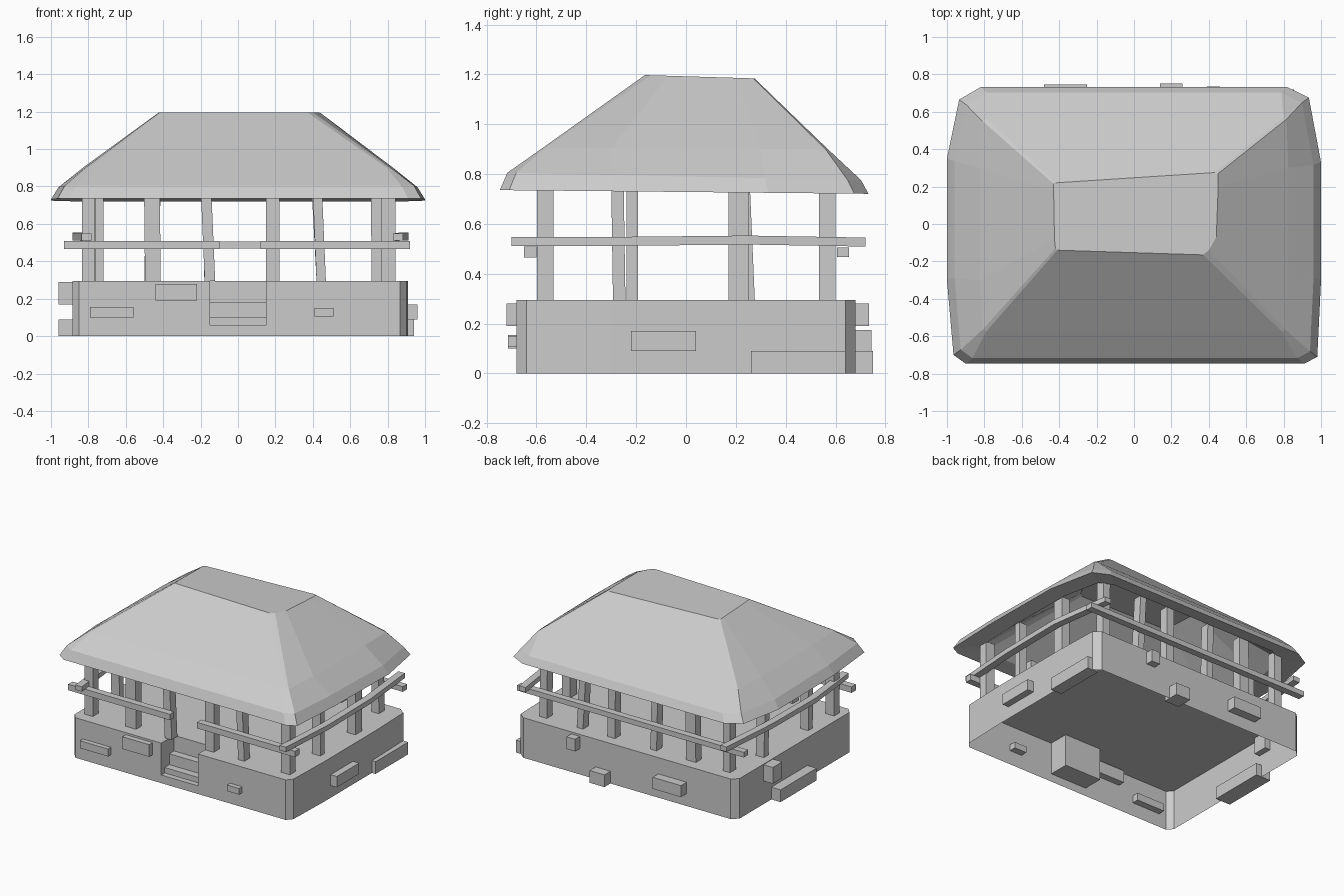
import bpy
import bmesh
from mathutils import Vector

cube = bpy.data.objects.get("Cube")
if cube:
    bpy.data.objects.remove(cube, do_unlink=True)

GREY = 0.6
mat = bpy.data.materials.new("plain grey")
mat.use_nodes = True
mat.diffuse_color = (GREY, GREY, GREY, 1)
mat.node_tree.nodes["Principled BSDF"].inputs["Base Color"].default_value = (GREY, GREY, GREY, 1)


def finish(name, bm):
    bmesh.ops.recalc_face_normals(bm, faces=bm.faces)
    mesh = bpy.data.meshes.new(name)
    bm.to_mesh(mesh)
    bm.free()
    mesh.materials.append(mat)
    bpy.context.collection.objects.link(bpy.data.objects.new(name, mesh))


def loft(name, rings):
    """Skin a list of equally long point rings and cap both ends."""
    bm = bmesh.new()
    vs = [[bm.verts.new(p) for p in ring] for ring in rings]
    n = len(vs[0])
    for a, b in zip(vs, vs[1:]):
        for i in range(n):
            j = (i + 1) % n
            bm.faces.new((a[i], a[j], b[j], b[i]))
    bm.faces.new(vs[0][::-1])
    bm.faces.new(vs[-1])
    finish(name, bm)


def beam(name, points, u, v):
    """Sweep a rectangle with half-side vectors u and v along points."""
    u, v = Vector(u), Vector(v)
    loft(name, [[Vector(p) + s * u + t * v
                 for s, t in ((-1, -1), (1, -1), (1, 1), (-1, 1))] for p in points])


def block(name, x, y, z):
    xm, ym = sum(x) / 2, sum(y) / 2
    beam(name, [(xm, ym, z[0]), (xm, ym, z[1])],
         ((x[1] - x[0]) / 2, 0, 0), (0, (y[1] - y[0]) / 2, 0))


# Base: open-bottomed shell with chamfered corners and a stair notch
DECK, LIP, FRONT, BACK, STAIR = 0.295, 0.06, -0.68, -0.53, 0.15
outline = [(-STAIR, BACK), (-STAIR, FRONT), (-0.85, FRONT), (-0.885, -0.64),
           (-0.885, 0.64), (-0.84, 0.68), (0.85, 0.68), (0.90, 0.64), (0.91, 0.3),
           (0.91, -0.3), (0.90, -0.64), (0.865, FRONT), (STAIR, FRONT), (STAIR, BACK)]
steps = [(FRONT, 0), (FRONT, LIP), (-0.64, LIP), (-0.64, 0.10), (-0.585, 0.10),
         (-0.585, 0.18), (BACK, 0.18), (BACK, DECK)]
stair_underside = [(FRONT, LIP), (BACK, LIP), (BACK, 0.18)]
bm = bmesh.new()
bm.faces.new([bm.verts.new((x, y, DECK)) for x, y in outline])
for (ax, ay), (bx, by) in zip(outline, outline[1:]):
    low = LIP if BACK in (ay, by) else 0
    bm.faces.new([bm.verts.new(p) for p in
                  ((ax, ay, low), (bx, by, low), (bx, by, DECK), (ax, ay, DECK))])
for strip in (steps, stair_underside):
    for (ay, az), (by, bz) in zip(strip, strip[1:]):
        bm.faces.new([bm.verts.new(p) for p in
                      ((-STAIR, ay, az), (STAIR, ay, az), (STAIR, by, bz), (-STAIR, by, bz))])
bmesh.ops.remove_doubles(bm, verts=bm.verts, dist=0.001)
finish("base", bm)

# Stones set into the base walls
IN = 0.05
for i, (x, z, out) in enumerate([((-0.79, -0.56), (0.10, 0.155), 0.035),
                                 ((-0.44, -0.22), (0.19, 0.28), 0.04),
                                 ((0.41, 0.51), (0.105, 0.15), 0.035)]):
    block(f"front_stone_{i}", x, (FRONT - out, FRONT + IN), z)
for i, (x, z, out) in enumerate([((-0.48, -0.25), (0.09, 0.175), 0.065),
                                 ((0.14, 0.26), (0.0, 0.09), 0.07),
                                 ((0.39, 0.46), (0.19, 0.28), 0.055)]):
    block(f"back_stone_{i}", x, (0.68 - IN, 0.68 + out), z)
block("left_stone_0", (0.86, 0.96), (-0.22, 0.04), (0.09, 0.17))
block("left_stone_1", (0.85, 0.94), (0.26, 0.64), (0, 0.09))
block("right_stone_0", (-0.96, -0.84), (0.25, 0.36), (0.17, 0.29))
block("right_stone_1", (-0.96, -0.84), (-0.15, 0.27), (0, 0.09))


# Posts: bottom x, top x, half width for each row, plus side pairs
def post(name, bottom, top, hx, hy):
    beam(name, [(*bottom, DECK), (*top, 0.76)], (hx, 0, 0), (0, hy, 0))


front_row = [(-0.80, -0.80, 0.035), (-0.455, -0.46, 0.042), (-0.15, -0.17, 0.028),
             (0.185, 0.185, 0.036), (0.445, 0.425, 0.025), (0.805, 0.805, 0.037)]
back_row = [(-0.75, -0.75, 0.03), (-0.46, -0.455, 0.04), (-0.155, -0.165, 0.025),
            (0.19, 0.185, 0.03), (0.445, 0.42, 0.025), (0.745, 0.74, 0.03)]
for label, y, row in (("front", -0.565, front_row), ("back", 0.567, back_row)):
    for i, (xb, xt, h) in enumerate(row):
        post(f"{label}_post_{i}", (xb, y), (xt, y), h, 0.033)
post("left_post_front", (0.805, -0.215), (0.805, -0.215), 0.033, 0.023)
post("left_post_back", (0.805, 0.21), (0.805, 0.21), 0.033, 0.04)
post("right_post_front", (-0.795, -0.268), (-0.795, -0.275), 0.033, 0.025)
post("right_post_back", (-0.795, 0.25), (-0.795, 0.23), 0.033, 0.026)

# Rails: front pair beside the stair, full rail behind, bowed side rails
for name, x0, x1, y, h in (("front_rail_right", -0.93, -0.10, -0.625, 0.022),
                           ("front_rail_left", 0.12, 0.92, -0.625, 0.022),
                           ("back_rail", -0.93, 0.92, 0.63, 0.019)):
    beam(name, [(x0, y, 0.487), (x1, y, 0.487)], (0, 0.025, 0), (0, 0, h))
for name, front_x, mid_x, back_x in (("left_rail", 0.855, 0.885, 0.83),
                                     ("right_rail", -0.81, -0.858, -0.81)):
    beam(name, [(front_x, -0.70, 0.53), (mid_x, -0.25, 0.53), (mid_x, 0.25, 0.535),
                (back_x, 0.72, 0.527)], (0.026, 0, 0), (0, 0, 0.018))

# Roof: hipped, with a bevelled eave, flat top, soffit and hollow underside
eave = [(-0.90, -0.747), (0.91, -0.747), (0.98, -0.71), (1, -0.3), (1, 0.33),
        (0.935, 0.675), (0.82, 0.732), (-0.82, 0.732), (-0.935, 0.665),
        (-1, 0.35), (-1, -0.3), (-0.965, -0.70)]
slope_mid = [(-0.79, -0.575), (0.79, -0.575), (0.81, -0.565), (0.825, -0.3), (0.825, 0.3),
             (0.815, 0.56), (0.80, 0.57), (-0.79, 0.565), (-0.81, 0.55),
             (-0.825, 0.3), (-0.825, -0.3), (-0.81, -0.565)]
crown = [(-0.41, -0.14), (0.37, -0.165), (0.40, -0.14), (0.44, -0.07), (0.45, 0.2),
         (0.45, 0.27), (0.43, 0.275), (-0.42, 0.22), (-0.43, 0.215),
         (-0.43, 0.18), (-0.425, -0.08), (-0.42, -0.13)]


def ring(points, scale, z, slope):
    return [(x * scale, y * scale, z - slope * y) for x, y in points]


loft("roof", [ring(crown, 0.9, 1.12, 0.03), ring(eave, 0.85, 0.745, 0.01),
              ring(eave, 1, 0.728, 0.01), ring(eave, 0.96, 0.79, 0.02),
              ring(slope_mid, 1, 0.902, 0.005), ring(crown, 1, 1.192, 0.03)])
